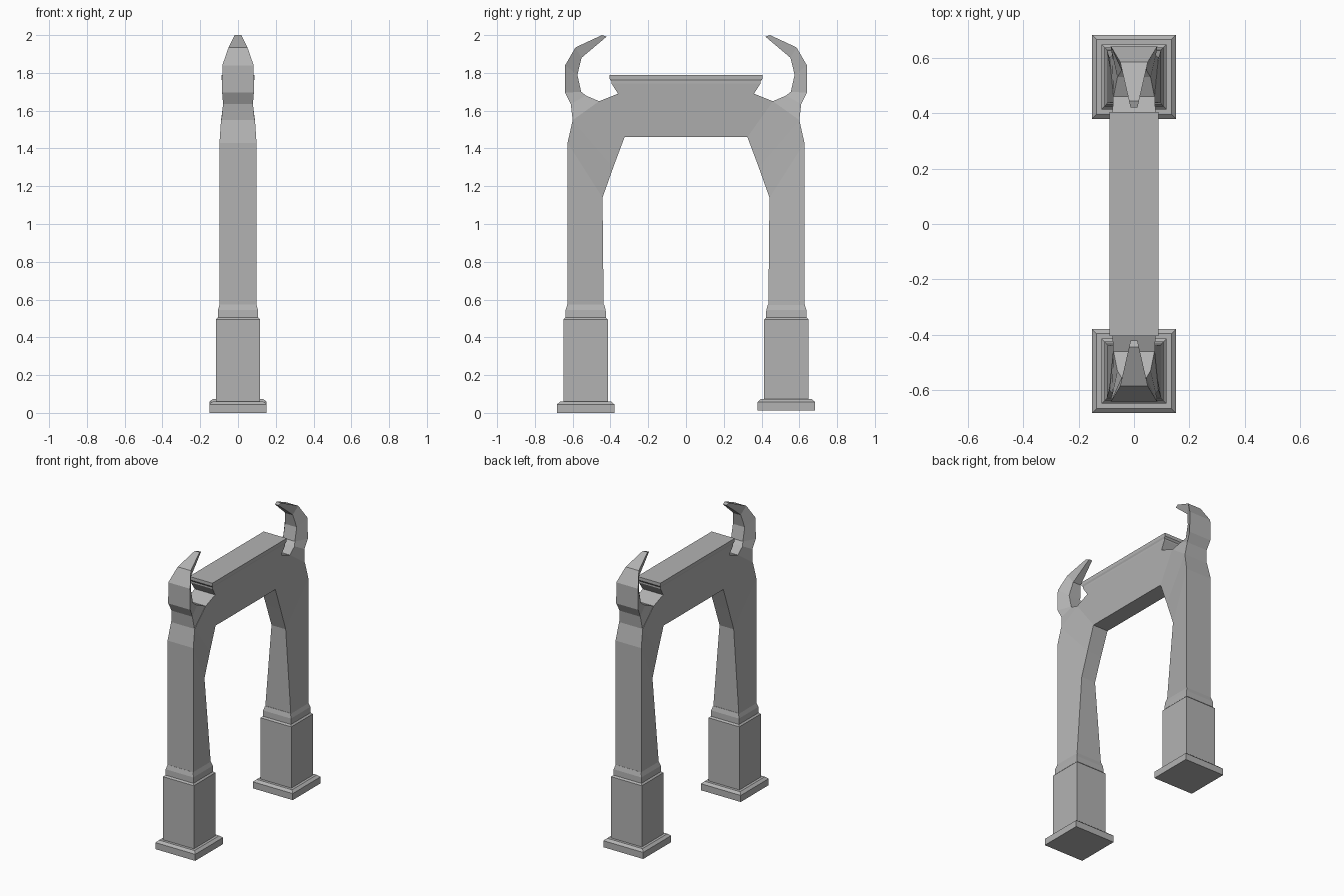
import bpy
import bmesh

cube = bpy.data.objects.get("Cube")
if cube:
    bpy.data.objects.remove(cube, do_unlink=True)

stone = bpy.data.materials.new("grey_stone")
GREY = (0.45, 0.45, 0.45, 1)
stone.use_nodes = True
stone.diffuse_color = GREY
stone.node_tree.nodes["Principled BSDF"].inputs["Base Color"].default_value = GREY


def loft(name, rings):
    """Join four-cornered rings into a closed flat-faced solid."""
    bm = bmesh.new()
    loops = [[bm.verts.new(p) for p in ring] for ring in rings]
    for a, b in zip(loops, loops[1:]):
        for i in range(4):
            j = (i + 1) % 4
            bm.faces.new((a[i], a[j], b[j], b[i]))
    bm.faces.new(loops[0])
    bm.faces.new(loops[-1])
    bmesh.ops.recalc_face_normals(bm, faces=bm.faces)
    mesh = bpy.data.meshes.new(name)
    bm.to_mesh(mesh)
    bm.free()
    mesh.materials.append(stone)
    obj = bpy.data.objects.new(name, mesh)
    bpy.context.scene.collection.objects.link(obj)
    return obj


def level(z, hx, hy, cy=0):
    """Horizontal rectangle."""
    return [(-hx, cy - hy, z), (hx, cy - hy, z), (hx, cy + hy, z), (-hx, cy + hy, z)]


def section(outer, inner, side=1):
    """Slice from an outer edge to an inner edge, each (y, z, half width)."""
    (yo, zo, ho), (yi, zi, hi) = outer, inner
    return [(-ho, side * yo, zo), (ho, side * yo, zo),
            (hi, side * yi, zi), (-hi, side * yi, zi)]


# Half of the arch, from the foot of the shaft to the middle of the beam
arch_half = [
    ((0.627, 0.56, 0.098), (0.436, 0.56, 0.098)),
    ((0.627, 1.43, 0.098), (0.442, 1.14, 0.054)),
    ((0.60, 1.55, 0.09), (0.385, 1.30, 0.055)),
    ((0.46, 1.65, 0.076), (0.325, 1.46, 0.057)),
    ((0.36, 1.69, 0.078), (0.26, 1.46, 0.058)),
]
loft("arch", [section(o, i, -1) for o, i in arch_half]
     + [section(o, i) for o, i in reversed(arch_half)])

# Flared neck and top slab on the beam
loft("beam_top", [level(1.69, 0.078, 0.36), level(1.745, 0.083, 0.395),
                  level(1.756, 0.083, 0.395), level(1.768, 0.088, 0.405),
                  level(1.79, 0.088, 0.405)])

# Curved horn: broad outside, narrow inside
horn = [
    ((0.60, 1.55, 0.088), (0.46, 1.65, 0.074)),
    ((0.61, 1.635, 0.079), (0.53, 1.68, 0.06)),
    ((0.64, 1.695, 0.084), (0.555, 1.70, 0.045)),
    ((0.64, 1.84, 0.083), (0.575, 1.79, 0.045)),
    ((0.585, 1.935, 0.05), (0.553, 1.88, 0.03)),
    ((0.445, 2.0, 0.018), (0.42, 1.992, 0.012)),
]

for label, side, foot in (("front", -1, 0), ("back", 1, 0.013)):
    cy = side * 0.531
    loft(label + "_horn", [section(o, i, side) for o, i in horn])
    # Plinth with a sloped rim, pedestal and collar
    steps = [(foot, 0.152), (foot + 0.045, 0.152), (foot + 0.06, 0.135),
             (foot + 0.06, 0.117), (0.495, 0.117), (0.505, 0.107),
             (0.545, 0.106), (0.575, 0.097)]
    loft(label + "_pedestal", [level(z, h, h, cy) for z, h in steps])
